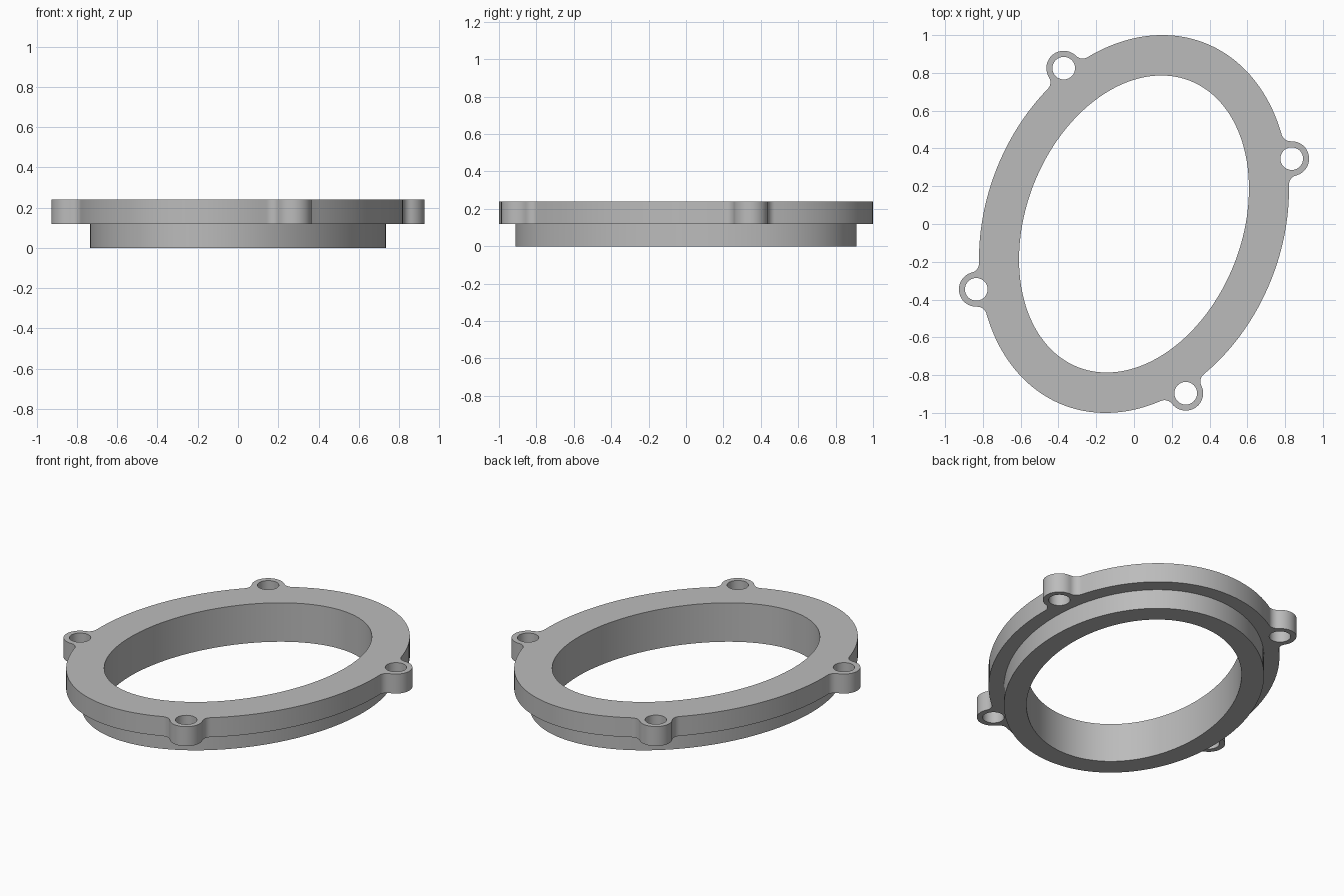
import bpy, bmesh, math
from mathutils import Vector, Matrix

cube = bpy.data.objects.get("Cube")
if cube:
    bpy.data.objects.remove(cube, do_unlink=True)

TAU = math.tau
AXIS = math.radians(68.7)           # direction of the long axis
TURN = Matrix.Rotation(AXIS, 2)
OUTER, COLLAR, BORE = (1.029, 0.784), (0.94, 0.698), (0.814, 0.571)
EARS = [Vector(p) for p in ((0.835, 0.346), (-0.372, 0.825), (-0.835, -0.346), (0.274, -0.896))]
EAR_R, HOLE_R, FILLET = 0.092, 0.06, 0.05
STEP, TOP = 0.12, 0.24


def on_ellipse(size, t, offset=0.0):
    a, b = size
    normal = Vector((b * math.cos(t), a * math.sin(t))).normalized()
    return TURN @ (Vector((a * math.cos(t), b * math.sin(t))) + normal * offset)


def ellipse(size, n=144):
    return [on_ellipse(size, TAU * i / n) for i in range(n)]


def arc(center, radius, start, sweep, n):
    return [center + radius * Vector((math.cos(start + sweep * i / n), math.sin(start + sweep * i / n)))
            for i in range(n + 1)]


def angle(v):
    return math.atan2(v.y, v.x)


def fillet_at(ear, t0, side):
    """Find where a fillet circle touches both the ellipse and the ear."""
    near, far = 0.0, 0.6
    for _ in range(40):
        mid = (near + far) / 2
        center = on_ellipse(OUTER, t0 + side * mid, FILLET)
        if (center - ear).length < EAR_R + FILLET:
            near = mid
        else:
            far = mid
    return t0 + side * far, center


def fillet_arc(center, start_point, end_point):
    start = angle(start_point - center)
    sweep = (angle(end_point - center) - start + math.pi) % TAU - math.pi
    return arc(center, FILLET, start, sweep, 8)


def flange_outline():
    spans, points = [], []
    for ear in EARS:
        local = TURN.transposed() @ ear
        t0 = math.atan2(local.y / OUTER[1], local.x / OUTER[0])
        spans.append((ear, fillet_at(ear, t0, -1), fillet_at(ear, t0, 1)))
    for i, (ear, (t1, f1), (t2, f2)) in enumerate(spans):
        q1, q2 = (ear + (f - ear).normalized() * EAR_R for f in (f1, f2))
        start = angle(q1 - ear)
        points += fillet_arc(f1, on_ellipse(OUTER, t1), q1)[:-1]
        points += arc(ear, EAR_R, start, (angle(q2 - ear) - start) % TAU, 28)[:-1]
        points += fillet_arc(f2, q2, on_ellipse(OUTER, t2))
        # Plain rim as far as the next ear
        gap = (spans[(i + 1) % len(spans)][1][0] - t2) % TAU
        n = max(2, round(gap * 24))
        points += [on_ellipse(OUTER, t2 + gap * k / n) for k in range(1, n)]
    return points


bm = bmesh.new()


def ring(points, z):
    return [bm.verts.new((p.x, p.y, z)) for p in points]


def wall(low, high):
    for i in range(len(low)):
        bm.faces.new((low[i - 1], low[i], high[i], high[i - 1]))


def cap(*rings):
    edges = []
    for r in rings:
        for i in range(len(r)):
            edges.append(bm.edges.get((r[i - 1], r[i])) or bm.edges.new((r[i - 1], r[i])))
    bmesh.ops.triangle_fill(bm, edges=edges, use_beauty=True, use_dissolve=False)


# Flange rim, collar wall and bore
outline = flange_outline()
rim_low, rim_high = ring(outline, STEP), ring(outline, TOP)
collar_low, collar_high = ring(ellipse(COLLAR), 0), ring(ellipse(COLLAR), STEP)
bore_low, bore_high = ring(ellipse(BORE), 0), ring(ellipse(BORE), TOP)
for low, high in ((rim_low, rim_high), (collar_low, collar_high), (bore_low, bore_high)):
    wall(low, high)
wall(collar_low, bore_low)

# Screw holes through the ears
holes_low, holes_high = [], []
for ear in EARS:
    circle = arc(ear, HOLE_R, 0, TAU, 40)[:-1]
    holes_low.append(ring(circle, STEP))
    holes_high.append(ring(circle, TOP))
    wall(holes_low[-1], holes_high[-1])

# Flat top and stepped underside of the flange
cap(rim_high, bore_high, *holes_high)
cap(rim_low, collar_high, *holes_low)
bmesh.ops.recalc_face_normals(bm, faces=bm.faces[:])

mesh = bpy.data.meshes.new("oval_mounting_ring")
bm.to_mesh(mesh)
bm.free()
body = bpy.data.objects.new("oval_mounting_ring", mesh)
bpy.context.collection.objects.link(body)

# Plain grey finish
grey = bpy.data.materials.new("plain_grey")
grey.use_nodes = True
grey.diffuse_color = (0.5, 0.5, 0.5, 1)
grey.node_tree.nodes["Principled BSDF"].inputs["Base Color"].default_value = (0.5, 0.5, 0.5, 1)
mesh.materials.append(grey)

bpy.ops.object.select_all(action="DESELECT")
body.select_set(True)
bpy.context.view_layer.objects.active = body
bpy.ops.object.shade_smooth_by_angle(angle=math.radians(30))
